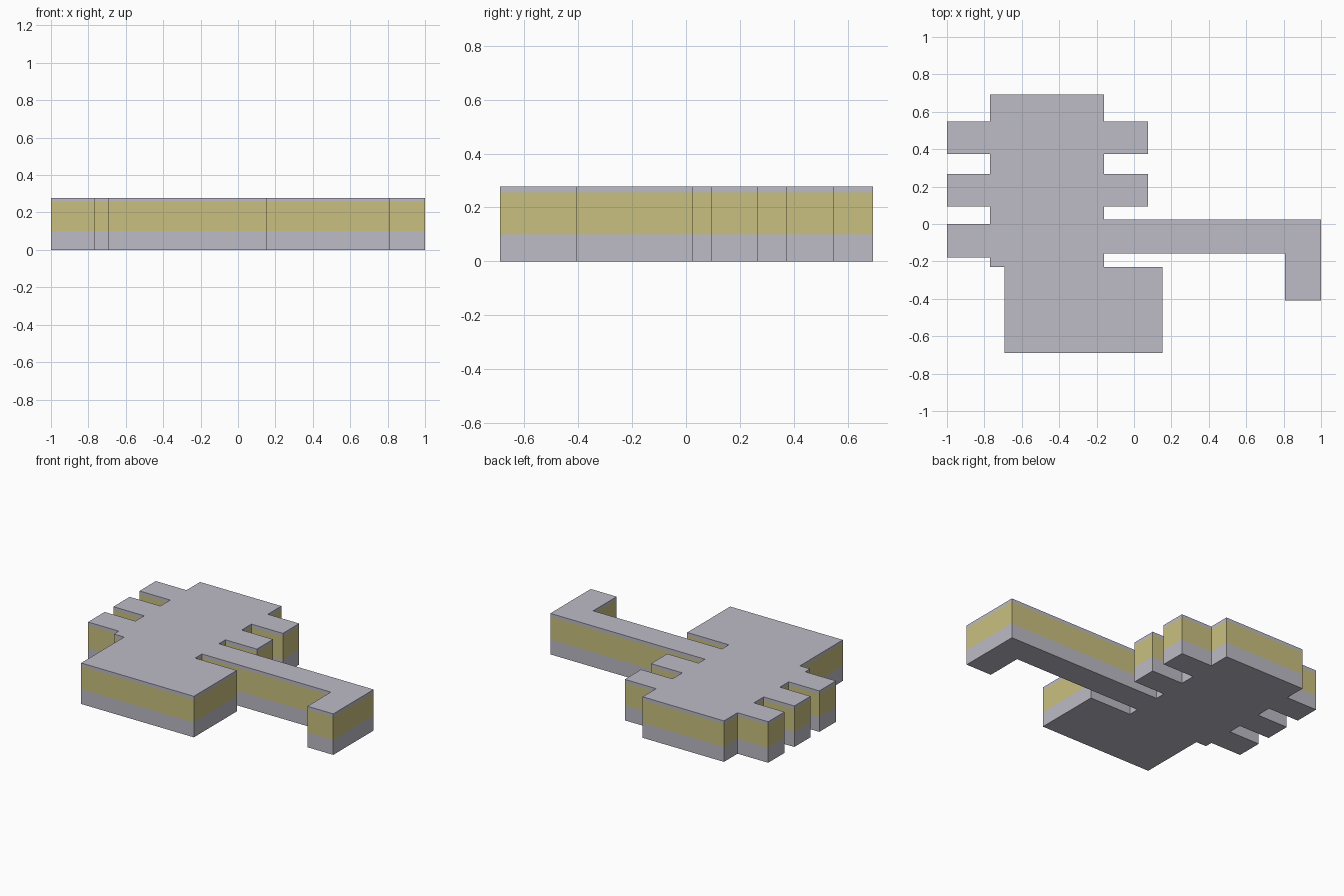
import bpy, bmesh

if "Cube" in bpy.data.objects:
    bpy.data.objects.remove(bpy.data.objects["Cube"])

def material(name, rgb):
    m = bpy.data.materials.new(name)
    m.diffuse_color = (*rgb, 1.0)
    m.use_nodes = True
    m.node_tree.nodes["Principled BSDF"].inputs["Base Color"].default_value = m.diffuse_color
    return m

grey = material("pale grey", (0.51, 0.495, 0.56))
yellow = material("dull yellow", (0.585, 0.525, 0.215))

# Heights of the colour bands
LEVELS = [0.0, 0.10, 0.255, 0.278]
LEFT, RIGHT = -0.77, -0.16
TEETH = [(0.548, 0.373), (0.268, 0.094), (0.0, -0.178)]

def tooth(root, tip, top, bottom):
    return [(root, top), (tip, top), (tip, bottom), (root, bottom)]

# Outline, counter-clockwise: left teeth going down
outline = [(LEFT, 0.693)]
for top, bottom in TEETH:
    outline += tooth(LEFT, -1.0, top, bottom)
# Wide base block
outline += [(LEFT, -0.23), (-0.693, -0.23), (-0.693, -0.69),
            (0.152, -0.69), (0.152, -0.23), (RIGHT, -0.23)]
# Long hooked arm
outline += [(RIGHT, -0.157), (0.806, -0.157), (0.806, -0.408),
            (1.0, -0.408), (1.0, 0.025), (RIGHT, 0.025)]
# Right teeth going up
for top, bottom in reversed(TEETH[:2]):
    outline += reversed(tooth(RIGHT, 0.075, top, bottom))
outline.append((RIGHT, 0.693))

# Stack the outline at each level and skin the walls
bm = bmesh.new()
rings = [[bm.verts.new((x, y, z)) for x, y in outline] for z in LEVELS]
bm.faces.new(rings[0][::-1])
bm.faces.new(rings[-1])
n = len(outline)
for band, (low, high) in enumerate(zip(rings, rings[1:])):
    for i in range(n):
        j = (i + 1) % n
        f = bm.faces.new((low[i], low[j], high[j], high[i]))
        f.material_index = 1 if band == 1 else 0  # middle band is yellow
bmesh.ops.recalc_face_normals(bm, faces=bm.faces[:])

mesh = bpy.data.meshes.new("toothed_plate")
bm.to_mesh(mesh)
bm.free()
mesh.materials.append(grey)
mesh.materials.append(yellow)
bpy.context.collection.objects.link(bpy.data.objects.new("toothed_plate", mesh))
